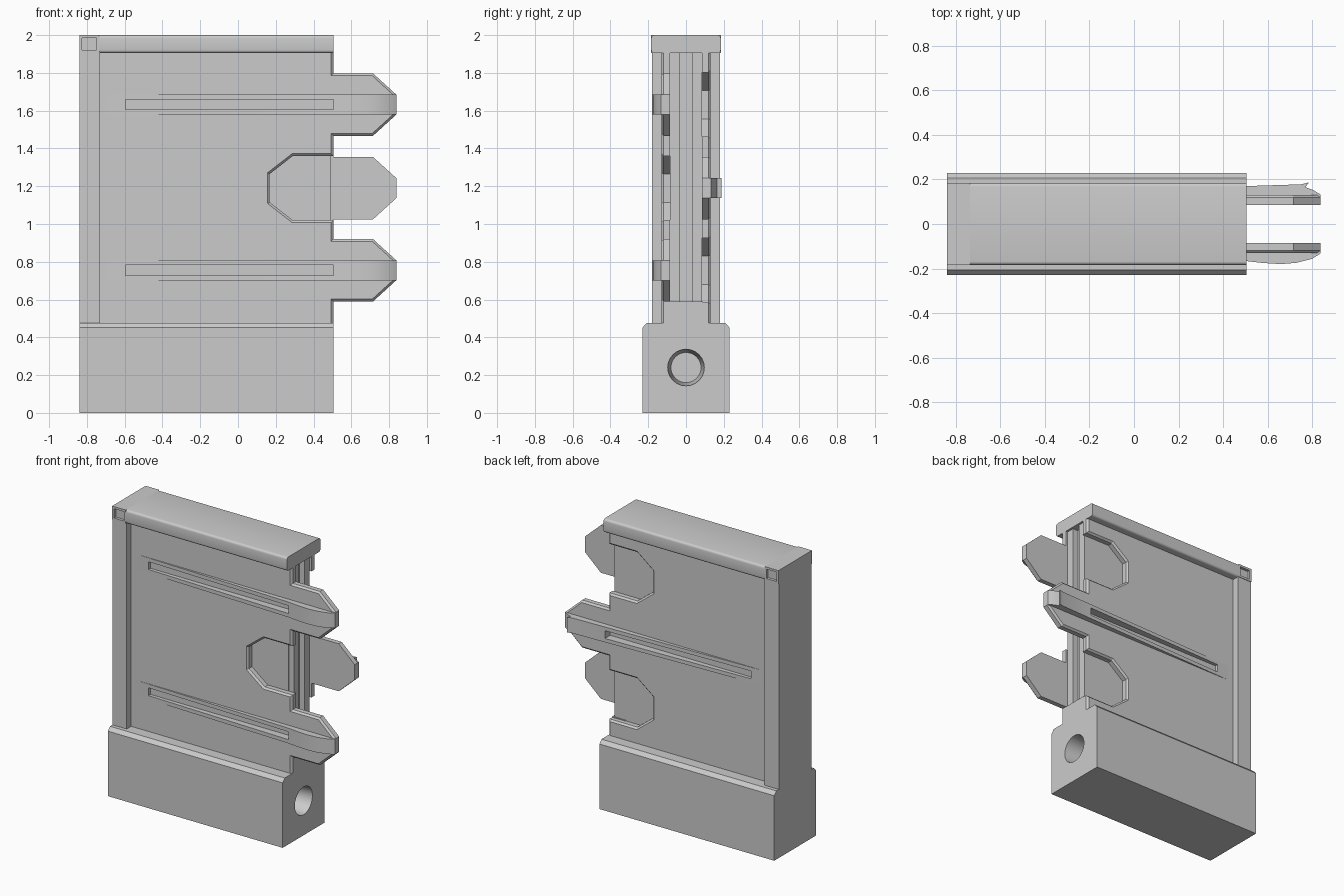
import bpy, bmesh, math

if "Cube" in bpy.data.objects:
    bpy.data.objects.remove(bpy.data.objects["Cube"])

L, R = -0.84, 0.505


def prism(name, pts, axis, a, b, bevel=None, width=0.012):
    """Extrude a 2D outline along an axis from a to b; bevel picks edges to chamfer."""
    def place(p, d):
        u, v = p
        return {'x': (d, u, v), 'y': (u, d, v), 'z': (u, v, d)}[axis]
    bm = bmesh.new()
    r0 = [bm.verts.new(place(p, a)) for p in pts]
    r1 = [bm.verts.new(place(p, b)) for p in pts]
    bm.faces.new(r0)
    bm.faces.new(r1)
    n = len(pts)
    for i in range(n):
        j = (i + 1) % n
        bm.faces.new((r0[i], r0[j], r1[j], r1[i]))
    bmesh.ops.recalc_face_normals(bm, faces=bm.faces)
    if bevel:
        edges = [e for e in bm.edges if bevel(e)]
        bmesh.ops.bevel(bm, geom=edges, offset=width, segments=1,
                        profile=0.5, affect='EDGES')
    me = bpy.data.meshes.new(name)
    bm.to_mesh(me)
    bm.free()
    ob = bpy.data.objects.new(name, me)
    bpy.context.collection.objects.link(ob)
    return ob


def box(name, x0, x1, y0, y1, z0, z1):
    return prism(name, [(x0, y0), (x1, y0), (x1, y1), (x0, y1)], 'z', z0, z1)


def cut(targets, cutter):
    cutter.hide_render = True
    for t in targets:
        m = t.modifiers.new("cut", 'BOOLEAN')
        m.operation = 'DIFFERENCE'
        m.solver = 'EXACT'
        m.object = cutter
        bpy.context.view_layer.objects.active = t
        bpy.ops.object.modifier_apply(modifier=m.name)
    bpy.data.objects.remove(cutter)


def smooth(ob, angle=35):
    bpy.ops.object.select_all(action='DESELECT')
    ob.select_set(True)
    bpy.context.view_layer.objects.active = ob
    bpy.ops.object.shade_smooth_by_angle(angle=math.radians(angle))


# base block with chamfered shoulders and a blind round socket
base = prism("base", [(-0.23, 0), (0.23, 0), (0.23, 0.452), (0.207, 0.477),
                      (-0.207, 0.477), (-0.23, 0.452)], 'x', L, R)
bpy.ops.mesh.primitive_cone_add(vertices=24, radius1=0.08, radius2=0.098, depth=0.2,
                                location=(R - 0.09, 0, 0.24),
                                rotation=(0, math.pi / 2, 0))
cut([base], bpy.context.object)
smooth(base)

# left end post, inner core, end foot and sealing ribs
box("end_post", L, -0.73, -0.18, 0.18, 0.47, 1.91)
box("core", -0.74, 0.45, -0.086, 0.086, 0.47, 1.91)
box("end_foot", 0.40, R, -0.09, 0.09, 0.47, 0.59)
for y in (-0.058, 0.058):
    box("seal_rib", 0.44, 0.49, y - 0.027, y + 0.027, 0.58, 1.91)

# top cap with rounded long edges and a square pocket on each face
r = 0.016
corner = [(r * math.cos(i * math.pi / 8), r * math.sin(i * math.pi / 8)) for i in range(5)]
outline = []
for sy, sz in ((1, 1), (-1, 1), (-1, -1), (1, -1)):
    arc = [(sy * (0.184 - r + c), 1.9525 + sz * (0.0475 - r + s)) for c, s in corner]
    outline += arc if sy * sz > 0 else arc[::-1]
cap = prism("top_cap", outline, 'x', -0.735, R)
smooth(cap)
corner_block = box("cap_corner", L, -0.735, -0.184, 0.184, 1.905, 2.0)
for s in (-1, 1):
    cut([corner_block], box("pocket", -0.825, -0.748, *sorted((s * 0.165, s * 0.25)),
                            1.92, 1.985))


def panel(name, s, teeth, notches):
    """Face panel on side s with interlocking teeth, notches and raised rails."""
    pts = [(-0.735, 0.47), (R, 0.47)]
    for c in sorted(teeth + notches):
        if c in teeth:
            half = [(R, 0.165), (0.715, 0.165), (0.838, 0.053)]
        else:
            half = [(R, 0.17), (0.29, 0.17), (0.168, 0.075)]
        pts += [(x, c - h) for x, h in half] + [(x, c + h) for x, h in half[::-1]]
    pts += [(R, 1.91), (-0.735, 1.91)]

    def outer(e):
        return all(v.co.x > 0.1 and abs(v.co.y) > 0.12 for v in e.verts)
    plate = prism(name, pts, 'y', s * 0.085, s * 0.131, outer)

    # tapered rails running out along the teeth
    if s < 0:
        tip = [(0.5, 0.166), (0.58, 0.175), (0.66, 0.18), (0.73, 0.174),
               (0.8, 0.156), (0.838, 0.132)]
    else:
        tip = [(0.5, 0.17), (0.75, 0.178), (0.785, 0.187), (0.77, 0.165),
               (0.805, 0.152), (0.838, 0.132)]
    prof = [(-0.69, 0.1), (-0.69, 0.131)] + tip + [(0.838, 0.1)]
    for c in teeth:
        rail = prism(name + "_rail", [(x, s * y) for x, y in prof], 'z',
                     c - 0.053, c + 0.053)
        cut([plate, rail], box("slot", -0.595, R, *sorted((s * 0.112, s * 0.25)),
                               c - 0.027, c + 0.027))
        smooth(rail, 20)


panel("front_panel", -1, [0.755, 1.632], [1.19])
panel("back_panel", 1, [1.19], [0.755, 1.632])
